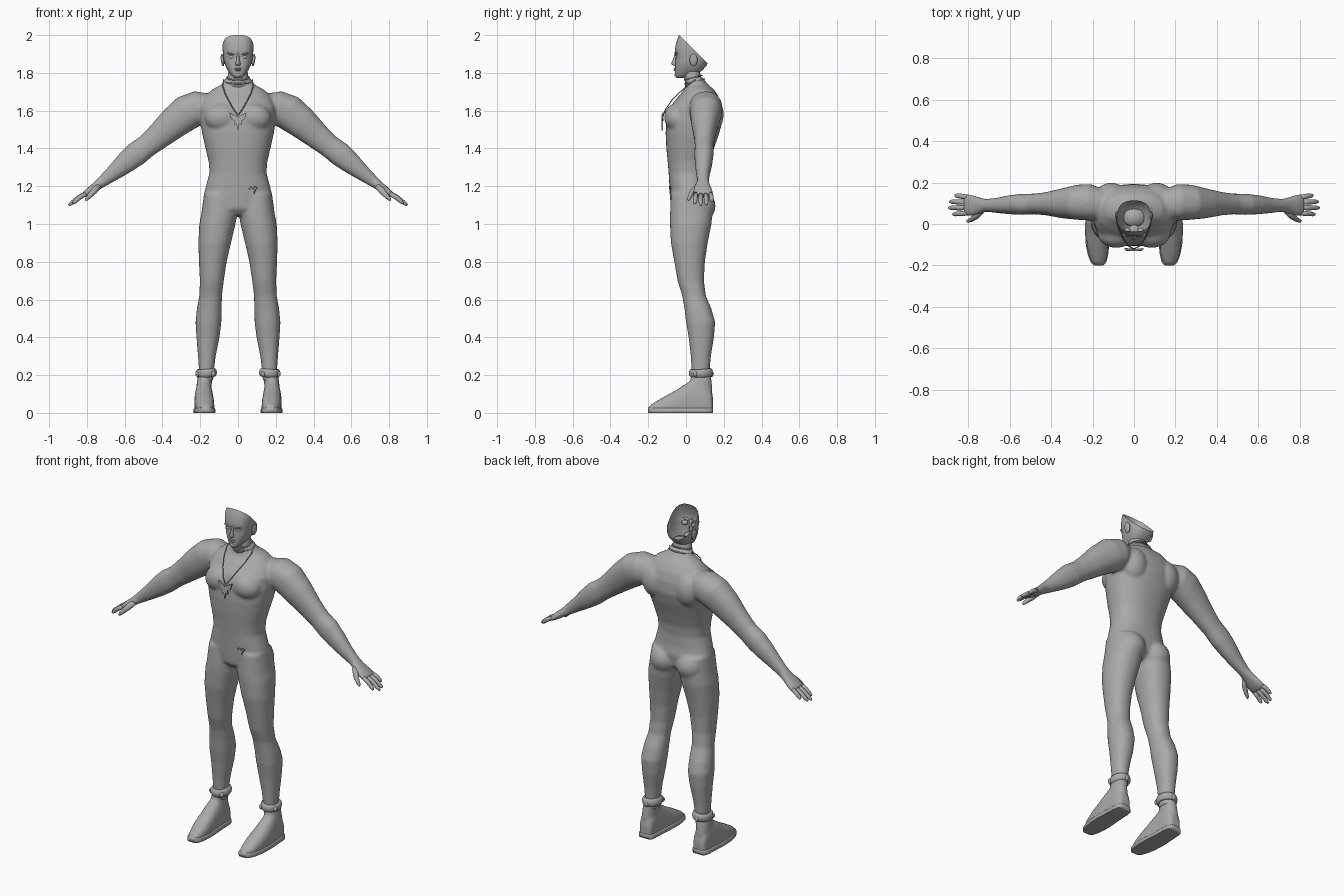
import bpy, bmesh, math
from mathutils import Vector, Matrix

grey = bpy.data.materials.new("plain_grey")
grey.diffuse_color = (0.4, 0.4, 0.4, 1)


def spow(c, e):
    return math.copysign(abs(c) ** (2 / e), c)


def loft(bm, rings, n=28, e=2.2, caps=(True, True), floor=False):
    """Skin rings given as (centre, u, v) with rounded cross-sections."""
    rows = []
    for c, u, v in rings:
        row = []
        for i in range(n):
            a = 2 * math.pi * i / n
            p = Vector(c) + Vector(u) * spow(math.cos(a), e) + Vector(v) * spow(math.sin(a), e)
            if floor:
                p.z = max(p.z, 0)
            row.append(bm.verts.new(p))
        rows.append(row)
    for a, b in zip(rows, rows[1:]):
        for i in range(n):
            j = (i + 1) % n
            bm.faces.new((a[i], a[j], b[j], b[i]))
    for use, row in zip(caps, (rows[0], rows[-1])):
        if use:
            bm.faces.new(row)


def level(z, x0, x1, y0, y1, s=1):
    """Horizontal ring from its extents."""
    return ((s * (x0 + x1) / 2, (y0 + y1) / 2, z), ((x1 - x0) / 2, 0, 0), (0, (y1 - y0) / 2, 0))


def limb(pts, s):
    """Rings along a path in the xz plane: x, y, z, half depth, half thickness."""
    out = []
    for i, (x, y, z, ry, rp) in enumerate(pts):
        a, b = pts[max(i - 1, 0)], pts[min(i + 1, len(pts) - 1)]
        d = Vector((b[0] - a[0], 0, b[2] - a[2])).normalized()
        out.append(((s * x, y, z), (0, ry, 0), (-s * d.z * rp, 0, d.x * rp)))
    return out


def ball(bm, c, r, tilt=0.0):
    m = Matrix.Translation(c) @ Matrix.Rotation(tilt, 4, 'Y') @ Matrix.Diagonal((*r, 1))
    bmesh.ops.create_uvsphere(bm, u_segments=20, v_segments=14, radius=1, matrix=m)


def finish(bm, name, voxel=0, smooth=4):
    bmesh.ops.recalc_face_normals(bm, faces=bm.faces[:])
    me = bpy.data.meshes.new(name)
    bm.to_mesh(me)
    bm.free()
    for p in me.polygons:
        p.use_smooth = True
    me.materials.append(grey)
    ob = bpy.data.objects.new(name, me)
    bpy.context.collection.objects.link(ob)
    if voxel:
        r = ob.modifiers.new("blend", 'REMESH')
        r.mode, r.voxel_size, r.use_smooth_shade = 'VOXEL', voxel, True
        m = ob.modifiers.new("soften", 'SMOOTH')
        m.factor, m.iterations = 0.5, smooth
    return ob


def cord(name, pts, r, cyclic=False):
    cu = bpy.data.curves.new(name, 'CURVE')
    cu.dimensions, cu.bevel_depth, cu.bevel_resolution = '3D', r, 1
    sp = cu.splines.new('POLY')
    sp.points.add(len(pts) - 1)
    for q, p in zip(sp.points, pts):
        q.co = (*p, 1)
    sp.use_cyclic_u = cyclic
    cu.materials.append(grey)
    ob = bpy.data.objects.new(name, cu)
    bpy.context.collection.objects.link(ob)


# Body: torso, legs and arms blended into one skin
torso = [(1.045, .05, -.05, .08), (1.08, .13, -.08, .12), (1.15, .182, -.085, .13),
         (1.2, .17, -.088, .122), (1.27, .151, -.092, .12), (1.33, .155, -.097, .127),
         (1.4, .172, -.104, .148), (1.48, .19, -.108, .176), (1.55, .2, -.105, .194),
         (1.62, .2, -.085, .19), (1.67, .18, -.045, .175), (1.71, .14, -.01, .15),
         (1.74, .085, 0, .115), (1.78, .06, 0, .085)]
leg = [(1.16, .01, .18, -.08, .13), (1.05, .005, .195, -.085, .14), (1, .013, .205, -.085, .135),
       (.9, .037, .21, -.08, .115), (.8, .06, .207, -.062, .1), (.7, .075, .202, -.045, .095),
       (.62, .085, .205, -.02, .105), (.55, .086, .218, -.008, .135), (.48, .088, .225, 0, .155),
       (.4, .098, .22, .014, .148), (.3, .118, .212, .025, .132), (.22, .128, .206, .03, .125),
       (.17, .13, .206, .03, .125)]
arm = [(.14, .095, 1.62, .07, .07), (.21, .105, 1.615, .088, .09), (.27, .105, 1.59, .085, .095),
       (.34, .1, 1.535, .073, .085), (.42, .098, 1.465, .056, .07), (.48, .097, 1.415, .05, .061),
       (.54, .095, 1.37, .051, .065), (.6, .093, 1.32, .046, .056), (.66, .09, 1.27, .037, .042),
       (.715, .09, 1.227, .031, .031), (.75, .088, 1.2, .042, .024), (.79, .09, 1.17, .054, .021),
       (.818, .092, 1.15, .053, .015)]
bm = bmesh.new()
loft(bm, [level(z, -w, w, a, b) for z, w, a, b in torso], 40, 2.3)
for s in (-1, 1):
    loft(bm, [level(*r, s) for r in leg])
    loft(bm, limb(arm, s))
    ball(bm, (s * .085, -.046, 1.565), (.092, .07, .075), s * .2)   # chest muscle
    ball(bm, (s * .088, .072, 1.095), (.086, .085, .085))           # buttock
    ball(bm, (s * .11, .13, 1.58), (.08, .07, .1))                  # shoulder blade
finish(bm, "body", .009, 5)

# Fingers and thumbs: base y, tip y, tip x, tip z
bm = bmesh.new()
for s in (-1, 1):
    for y0, y1, x, z in ((.053, .047, .875, 1.107), (.079, .078, .897, 1.098),
                         (.105, .108, .892, 1.102), (.13, .138, .865, 1.12)):
        pts = []
        for t, r in ((0, .012), (.45, .0125), (.85, .0105), (.97, .007), (1, .003)):
            pts.append((.805 + (x - .805) * t, y0 + (y1 - y0) * t,
                        1.16 + (z - 1.16) * t + .006 * math.sin(3.14 * t), r, r))
        loft(bm, limb(pts, s), 12, 2)
    loft(bm, limb([(.735, .065, 1.205, .016, .016), (.762, .038, 1.175, .016, .017),
                   (.785, .022, 1.15, .012, .013), (.803, .014, 1.13, .008, .009),
                   (.808, .012, 1.125, .003, .003)], s), 12, 2)
finish(bm, "fingers")

# Shoes with a flat sole
foot = [(-.2, .155, .188, .028), (-.188, .14, .203, .043), (-.15, .13, .218, .066),
        (-.1, .125, .228, .095), (-.05, .126, .231, .122), (0, .13, .231, .155),
        (.04, .133, .228, .18), (.1, .135, .225, .17), (.13, .14, .22, .13), (.143, .152, .207, .08)]
shoes, soles = bmesh.new(), bmesh.new()
for s in (-1, 1):
    for b, top, grow in ((shoes, 1, 0), (soles, .028, .005)):
        rings = []
        for y, x0, x1, zt in foot:
            h = min(zt, top)
            rings.append(((s * (x0 + x1) / 2, y, .35 * h), ((x1 - x0) / 2 + grow, 0, 0), (0, 0, .65 * h)))
        loft(b, rings, 28, 2.4 if top == 1 else 5, floor=True)
    loft(shoes, [level(*r, s) for r in ((.05, .14, .222, .0, .14), (.12, .14, .222, .012, .14),
                                        (.17, .138, .217, .022, .135), (.21, .132, .21, .028, .13))])
finish(shoes, "shoes", .008, 3)
finish(soles, "shoe_soles")

# Ankle cuffs with a clasp
for s, side in ((-1, "right"), (1, "left")):
    bpy.ops.mesh.primitive_torus_add(location=(s * .168, .079, .212), rotation=(.05, s * .08, 0),
                                     major_radius=.05, minor_radius=.015,
                                     major_segments=28, minor_segments=10)
    cuff = bpy.context.object
    cuff.name = side + "_ankle_cuff"
    cuff.scale = (.87, .98, 1.55)
    cuff.data.materials.append(grey)
    bpy.ops.object.shade_smooth()
bm = bmesh.new()
for s in (-1, 1):
    for dx, y in ((.045, .05), (-.035, .035), (.0, .135)):
        ball(bm, (s * (.168 + dx), y, .207), (.013, .012, .016))
finish(bm, "cuff_clasps")

# Head: open shell cut along the slanted hairline
head = [(1.772, .018, -.048, -.012), (1.782, .03, -.056, .02), (1.795, .042, -.058, .062),
        (1.815, .055, -.058, .088), (1.84, .068, -.057, .11), (1.87, .076, -.056, .12),
        (1.888, .078, -.054, .123), (1.905, .08, -.06, .125), (1.93, .082, -.058, .127),
        (1.96, .082, -.052, .127), (1.985, .08, -.043, .125), (2.0, .077, -.036, .12),
        (2.03, .07, -.02, .11)]
bm = bmesh.new()
loft(bm, [level(z, -w, w, a, b) for z, w, a, b in head], 40, 2.6, (True, False))
bmesh.ops.bisect_plane(bm, geom=bm.verts[:] + bm.edges[:] + bm.faces[:], dist=1e-5,
                       plane_co=(0, -.035, 2), plane_no=(0, 1, 1), clear_outer=True)
finish(bm, "head_shell")

# Neck
bm = bmesh.new()
loft(bm, [level(z, -w, w, a, b) for z, w, a, b in
          ((1.7, .075, -.005, .11), (1.76, .056, -.006, .082), (1.8, .052, -.012, .075),
           (1.82, .045, -.005, .07))])
finish(bm, "neck")

# Face: nose, lips, brows, eyeballs, ears and mouth pocket
bm = bmesh.new()
loft(bm, [level(z, -w, w, a, -.035) for z, w, a in
          ((1.905, .008, -.061), (1.888, .007, -.063), (1.865, .009, -.072),
           (1.85, .013, -.079), (1.842, .013, -.073), (1.838, .008, -.062))], 16, 2)
ball(bm, (0, -.057, 1.822), (.02, .008, .004))
ball(bm, (0, -.057, 1.814), (.016, .008, .0045))
ball(bm, (0, -.05, 1.789), (.018, .011, .012))
ball(bm, (0, -.03, 1.82), (.026, .026, .014))
for s in (-1, 1):
    ball(bm, (s * .034, -.051, 1.9), (.024, .009, .005), s * -.2)
    ball(bm, (s * .033, -.036, 1.884), (.017, .018, .0135))
    ball(bm, (s * .082, .04, 1.868), (.009, .021, .033), s * .12)
finish(bm, "facial_features")

# Collar folds
for k, (z, w, a, b) in enumerate(((1.775, .059, -.008, .084), (1.755, .072, -.006, .098))):
    cord("collar_fold_%d" % (k + 1),
         [(w * math.cos(t * math.pi / 16), (a + b) / 2 + (b - a) / 2 * math.sin(t * math.pi / 16),
           z + .012 * math.sin(t * math.pi / 16)) for t in range(32)], .004, True)

# Necklace cord and winged pendant
for s, side in ((-1, "right"), (1, "left")):
    cord(side + "_necklace_cord", [(s * .075, .05, 1.765), (s * .082, .01, 1.735), (s * .07, -.035, 1.695),
                                   (s * .05, -.075, 1.655), (s * .025, -.107, 1.61),
                                   (0, -.121, 1.575)], .003)
half = [(0, 1.565), (.012, 1.575), (.045, 1.59), (.036, 1.555), (.018, 1.545), (.022, 1.525),
        (.008, 1.53), (0, 1.495)]
outline = half + [(-x, z) for x, z in half[-2:0:-1]]
bm = bmesh.new()
face = bm.faces.new([bm.verts.new((x, -.118 - (.012 if z < 1.58 else .006), z)) for x, z in outline])
ext = bmesh.ops.extrude_face_region(bm, geom=[face])
bmesh.ops.translate(bm, vec=(0, .008, 0), verts=[v for v in ext['geom'] if isinstance(v, bmesh.types.BMVert)])
pendant = finish(bm, "pendant")
for p in pendant.data.polygons:
    p.use_smooth = False

# Small hip ornament
cord("hip_ornament", [(.058, -.086, 1.185), (.068, -.087, 1.198), (.08, -.086, 1.186),
                      (.09, -.084, 1.2), (.102, -.081, 1.192), (.09, -.084, 1.178),
                      (.084, -.085, 1.16)], .003)
